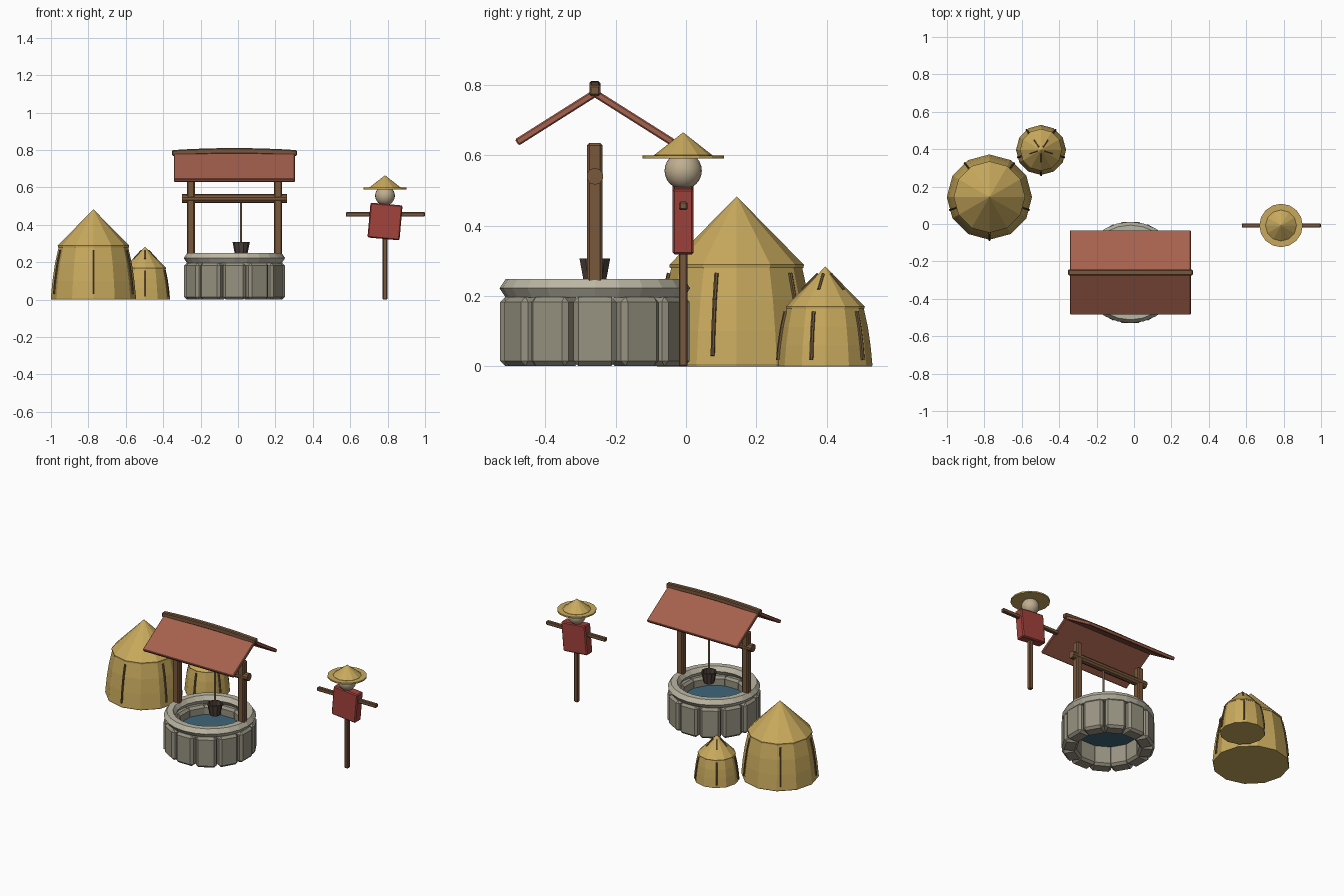
import bpy, bmesh, math
from math import sin, cos, pi, radians
from mathutils import Matrix, Vector

if "Cube" in bpy.data.objects:
    bpy.data.objects.remove(bpy.data.objects["Cube"])


def mat(name, r, g, b):
    m = bpy.data.materials.new(name)
    m.diffuse_color = (r, g, b, 1)
    m.use_nodes = True
    m.node_tree.nodes["Principled BSDF"].inputs["Base Color"].default_value = m.diffuse_color
    return m


STRAW = mat("straw", .58, .40, .11)
TWINE = mat("dark_twine", .16, .10, .04)
WOOD = mat("wood", .19, .095, .045)
STONE = mat("stone", .31, .29, .22)
RIM = mat("pale_stone", .50, .47, .37)
WATER = mat("water", .05, .13, .19)
TILE = mat("roof_red", .38, .12, .075)
CLOTH = mat("red_cloth", .36, .055, .045)
BUCKET = mat("dark_wood", .08, .055, .045)
ROPE = mat("rope", .40, .29, .15)
SACK = mat("sackcloth", .52, .42, .28)


def finish(name, bm, material, smooth=False):
    bmesh.ops.recalc_face_normals(bm, faces=bm.faces)
    me = bpy.data.meshes.new(name)
    bm.to_mesh(me)
    bm.free()
    me.materials.append(material)
    if smooth:
        me.shade_smooth()
    ob = bpy.data.objects.new(name, me)
    bpy.context.collection.objects.link(ob)
    return ob


def add_box(bm, size, matrix, bevel=0.0):
    geo = bmesh.ops.create_cube(bm, size=1, matrix=matrix @ Matrix.Diagonal((*size, 1)))
    if bevel:
        edges = list({e for v in geo["verts"] for e in v.link_edges})
        bmesh.ops.bevel(bm, geom=edges, offset=bevel, segments=1, affect='EDGES', profile=.5)


def box(name, size, loc, material, bevel=0.0, rot=Matrix()):
    bm = bmesh.new()
    add_box(bm, size, Matrix.Translation(loc) @ rot, bevel)
    return finish(name, bm, material)


def add_rod(bm, a, b, r, sides=8):
    a, b = Vector(a), Vector(b)
    rot = (b - a).to_track_quat('Z', 'Y').to_matrix().to_4x4()
    bmesh.ops.create_cone(bm, cap_ends=True, segments=sides, radius1=r, radius2=r,
                          depth=(b - a).length, matrix=Matrix.Translation((a + b) / 2) @ rot)


def rod(name, a, b, r, material, sides=8):
    bm = bmesh.new()
    add_rod(bm, a, b, r, sides)
    return finish(name, bm, material)


def lathe(name, profile, loc, sides, material, closed=False):
    """Revolve (radius, height) points about a vertical axis."""
    bm = bmesh.new()
    pts = profile + profile[:1] if closed else profile
    vs = [bm.verts.new((r, 0, z)) for r, z in pts]
    es = [bm.edges.new(p) for p in zip(vs, vs[1:])]
    bmesh.ops.spin(bm, geom=vs + es, axis=(0, 0, 1), cent=(0, 0, 0), angle=2 * pi, steps=sides)
    bmesh.ops.remove_doubles(bm, verts=bm.verts, dist=1e-5)
    bmesh.ops.translate(bm, verts=bm.verts, vec=loc)
    return finish(name, bm, material)


# Well: ring of bevelled stones, hexagonal-section rim, water
WX, WY = -.019, -.259
bm = bmesh.new()
for i in range(12):
    m = Matrix.Translation((WX, WY, 0)) @ Matrix.Rotation(i * pi / 6, 4, 'Z') \
        @ Matrix.Translation((.224, 0, .099))
    add_box(bm, (.09, .122, .196), m, .014)
finish("well_stones", bm, STONE)
rim = [(.235 + .036 * cos(i * pi / 3), .222 + .031 * sin(i * pi / 3)) for i in range(6)]
lathe("well_rim", rim, (WX, WY, 0), 24, RIM, closed=True)
lathe("well_water", [(0, .14), (.195, .14), (.195, .125), (0, .125)], (WX, WY, 0), 24, WATER)

# Well frame
for side, tag in ((-1, "left"), (1, "right")):
    box(tag + "_post", (.044, .044, .438), (WX + side * .233, WY, .416), WOOD, .007)
rod("axle", (WX - .281, WY, .54), (WX + .281, WY, .54), .024, WOOD, 10)
rod("bucket_rope", (.017, WY, .25), (.017, WY, .54), .006, ROPE, 6)
lathe("bucket", [(0, .235), (.032, .235), (.046, .307), (.038, .307), (.03, .25), (0, .25)],
      (.017, WY, 0), 10, BUCKET)

# Roof: two sloping panels and a gently arched ridge beam
tilt = math.atan2(.137, .217)
for side, tag in ((-1, "front"), (1, "back")):
    box(tag + "_roof_panel", (.647, .262, .021), (WX, WY + side * .111, .706), TILE, .004,
        Matrix.Rotation(-side * tilt, 4, 'X'))
bm = bmesh.new()
add_box(bm, (.668, .031, .031), Matrix.Translation((WX, WY, .795)), .005)
for k in range(1, 8):
    bmesh.ops.bisect_plane(bm, geom=bm.verts[:] + bm.edges[:] + bm.faces[:],
                           plane_co=(WX - .334 + k * .0835, 0, 0), plane_no=(1, 0, 0))
for v in bm.verts:
    v.co.z -= .011 * ((v.co.x - WX) / .334) ** 2
finish("ridge_beam", bm, WOOD)


# Haystacks: bulging body, conical cap, five twine straps
BODY = [(.228, .006), (.219, .10), (.206, .19), (.185, .285)]


def body_radius(z):
    for (r0, z0), (r1, z1) in zip(BODY, BODY[1:]):
        if z <= z1:
            return r0 + (r1 - r0) * (z - z0) / (z1 - z0)
    return BODY[-1][0]


def haystack(tag, x, y, s, cap_straps):
    scale = lambda pts: [(r * s, z * s) for r, z in pts]
    lathe(tag + "_haystack_body", scale([(0, 0), (.226, 0)] + BODY + [(0, .285)]),
          (x, y, 0), 12, STRAW)
    lathe(tag + "_haystack_cap", scale([(0, .28), (.19, .28), (.191, .289), (0, .483)]),
          (x, y, 0), 12, STRAW)
    bm = bmesh.new()
    for i in range(5):
        a = -pi / 2 + i * 2 * pi / 5
        off = (a / (pi / 6)) % 1 - .5
        flat = cos(pi / 12) / cos(off * pi / 6)
        at = lambda r, z: (x + s * r * cos(a), y + s * r * sin(a), s * z)
        zs = (.03, .10, .19, .265)
        for z0, z1 in zip(zs, zs[1:]):
            add_rod(bm, at(body_radius(z0) * flat + .003, z0),
                    at(body_radius(z1) * flat + .003, z1), .006, 6)
        if cap_straps:
            add_rod(bm, at(.11 * flat, .371), at(.035 * flat, .447), .005, 6)
    finish(tag + "_haystack_straps", bm, TWINE)


haystack("big", -.773, .144, 1, False)
haystack("small", -.497, .396, .587, True)

# Scarecrow
SX, SY = .786, -.008
box("scarecrow_pole", (.025, .025, .54), (SX, SY, .27), WOOD, .004)
box("scarecrow_arms", (.423, .024, .024), (.788, SY, .456), WOOD, .004)
box("scarecrow_torso", (.172, .06, .187), (SX, SY, .418), CLOTH, .006,
    Matrix.Rotation(radians(5), 4, 'Y'))
bm = bmesh.new()
bmesh.ops.create_uvsphere(bm, u_segments=20, v_segments=12, radius=.053,
                          matrix=Matrix.Translation((SX, SY, .556)))
finish("scarecrow_head", bm, SACK, smooth=True)
lathe("hat_brim", [(0, .59), (.116, .59), (.116, .599), (0, .599)], (SX, SY, 0), 16, STRAW)
lathe("hat_crown", [(0, .595), (.083, .595), (.083, .6), (0, .665)], (SX, SY, 0), 12, STRAW)
